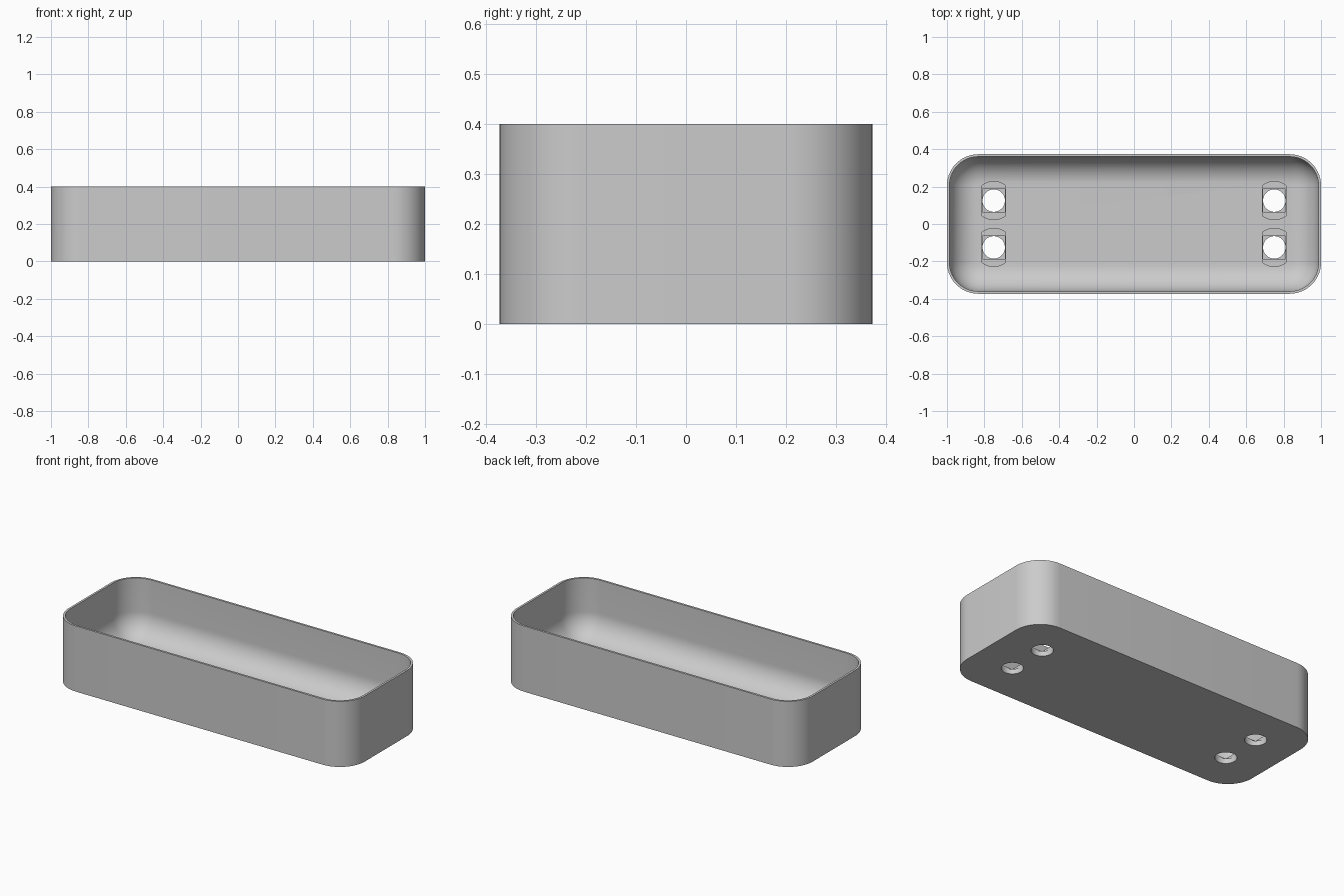
import bpy, bmesh
from math import sin, cos, pi

if "Cube" in bpy.data.objects:
    bpy.data.objects.remove(bpy.data.objects["Cube"], do_unlink=True)

HALF_X, HALF_Y, HEIGHT = 1.0, 0.373, 0.4
CORNER, WALL, FLOOR, FILLET = 0.168, 0.013, 0.05, 0.147
CORNER_STEPS, FILLET_STEPS = 14, 14

grey = bpy.data.materials.new("plain grey")
grey.use_nodes = True
grey.diffuse_color = (0.6, 0.6, 0.6, 1)
grey.node_tree.nodes["Principled BSDF"].inputs["Base Color"].default_value = (0.6, 0.6, 0.6, 1)


def rounded_outline(inset):
    """Rounded rectangle, moved inwards by inset."""
    r = CORNER - inset
    points = []
    for quarter, (sx, sy) in enumerate([(1, 1), (-1, 1), (-1, -1), (1, -1)]):
        for i in range(CORNER_STEPS + 1):
            a = (quarter + i / CORNER_STEPS) * pi / 2
            points.append((sx * (HALF_X - CORNER) + r * cos(a),
                           sy * (HALF_Y - CORNER) + r * sin(a)))
    return points


def stack(name, sections):
    """Closed solid through a list of (outline, z) sections."""
    bm = bmesh.new()
    rings = [[bm.verts.new((x, y, z)) for x, y in outline] for outline, z in sections]
    for low, high in zip(rings, rings[1:]):
        n = len(low)
        for i in range(n):
            j = (i + 1) % n
            bm.faces.new((low[i], low[j], high[j], high[i]))
    bm.faces.new(rings[0][::-1])
    bm.faces.new(rings[-1])
    bmesh.ops.recalc_face_normals(bm, faces=bm.faces)
    mesh = bpy.data.meshes.new(name)
    bm.to_mesh(mesh)
    bm.free()
    mesh.materials.append(grey)
    obj = bpy.data.objects.new(name, mesh)
    bpy.context.collection.objects.link(obj)
    return obj


# Tray: up the outside, over the rim, down the inside and round the floor fillet
sections = [(rounded_outline(0), 0), (rounded_outline(0), HEIGHT),
            (rounded_outline(WALL), HEIGHT)]
for i in range(FILLET_STEPS + 1):
    a = i / FILLET_STEPS * pi / 2
    sections.append((rounded_outline(WALL + FILLET * (1 - cos(a))),
                     FLOOR + FILLET * (1 - sin(a))))
tray = stack("tray", sections)


def circle(cx, cy, r, n=48):
    return [(cx + r * cos(2 * pi * i / n), cy + r * sin(2 * pi * i / n)) for i in range(n)]


def square(cx, cy, h):
    return [(cx + sx * h, cy + sy * h) for sx, sy in [(1, 1), (-1, 1), (-1, -1), (1, -1)]]


def slot(cx, cy, h, r, n=10):
    """Circle of radius r trimmed to a width of 2 h."""
    xs = [h - 2 * h * i / n for i in range(n + 1)]
    top = [(x, (r * r - x * x) ** 0.5) for x in xs]
    return [(cx + x, cy + y) for x, y in top + [(-x, -y) for x, y in top]]


def cut(outline, low, high):
    cutter = stack("cutter", [(outline, low), (outline, high)])
    cutter.hide_render = True
    mod = tray.modifiers.new("cut", "BOOLEAN")
    mod.operation, mod.solver, mod.object = "DIFFERENCE", "EXACT", cutter
    bpy.ops.object.modifier_apply(modifier=mod.name)
    bpy.data.objects.remove(cutter, do_unlink=True)


# Stepped mounting holes: round below, square step, trimmed round recess above
bpy.ops.object.select_all(action="DESELECT")
bpy.context.view_layer.objects.active = tray
tray.select_set(True)
for cx in (-0.75, 0.75):
    for cy in (-0.125, 0.125):
        cut(slot(cx, cy, 0.062, 0.102), 0.04, 0.1)
        cut(square(cx, cy, 0.061), 0.03, 0.1)
        cut(circle(cx, cy, 0.06), -0.1, 0.1)

bpy.ops.object.shade_smooth_by_angle(angle=pi / 6)
